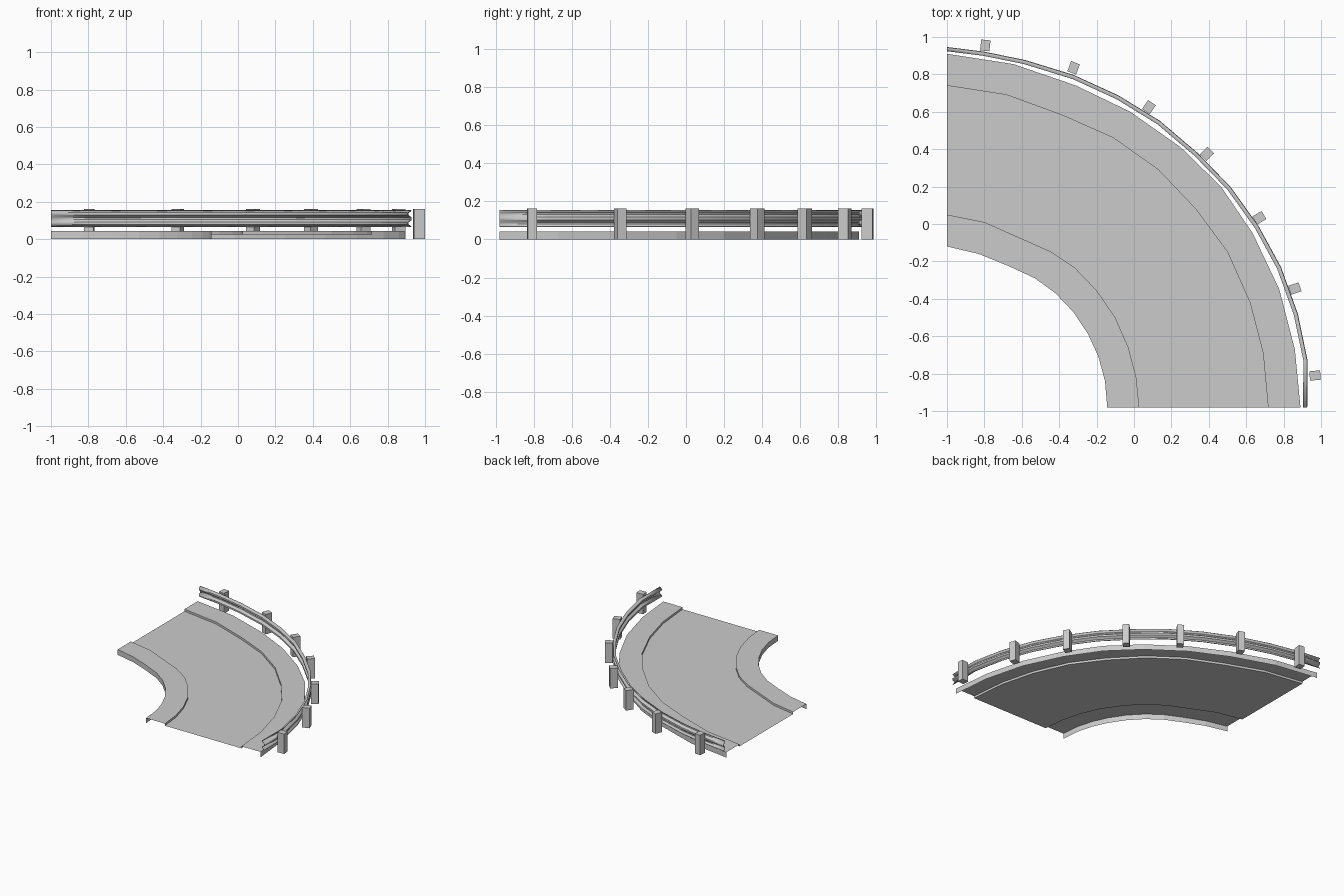
import bpy, math
from mathutils import Vector

if "Cube" in bpy.data.objects:
    bpy.data.objects.remove(bpy.data.objects["Cube"])


def grid_object(name, rows):
    """Skin a list of equally long point rows with quads."""
    n = len(rows[0])
    verts = [p for row in rows for p in row]
    faces = [(i * n + j, i * n + j + 1, (i + 1) * n + j + 1, (i + 1) * n + j)
             for i in range(len(rows) - 1) for j in range(n - 1)]
    mesh = bpy.data.meshes.new(name)
    mesh.from_pydata(verts, [], faces)
    obj = bpy.data.objects.new(name, mesh)
    bpy.context.collection.objects.link(obj)
    return obj


def at(path, z):
    return [(x, y, z) for x, y in path]


def offset(path, d, z):
    """Shift a path outward by d, keeping its two ends on the tile borders."""
    out = []
    for i, (x, y) in enumerate(path):
        if i == 0:
            nrm = Vector((0, 1))
        elif i == len(path) - 1:
            nrm = Vector((1, 0))
        else:
            t = Vector(path[i + 1]) - Vector(path[i - 1])
            nrm = Vector((-t.y, t.x)).normalized()
        out.append((x + nrm.x * d, y + nrm.y * d, z))
    return out


# Plan outlines of the bend, from the left border to the front border
inner = [(-1, -.12), (-.83, -.16), (-.67, -.225), (-.53, -.29), (-.42, -.37),
         (-.325, -.47), (-.245, -.59), (-.19, -.71), (-.155, -.84), (-.143, -.98)]
inner_curb = [(-1, .05), (-.80, .01), (-.62, -.07), (-.45, -.145), (-.315, -.235),
              (-.20, -.355), (-.10, -.50), (-.03, -.66), (.012, -.82), (.028, -.98)]
outer_curb = [(-1, .74), (-.68, .69), (-.38, .58), (-.11, .46), (.13, .29),
              (.33, .08), (.50, -.15), (.62, -.42), (.69, -.69), (.717, -.98)]
outer = [(-1, .91), (-.645, .855), (-.31, .74), (-.02, .60), (.25, .41),
         (.465, .20), (.635, -.05), (.777, -.35), (.86, -.67), (.89, -.98)]

# Open shell: roadway between two raised sidewalks
TOP, ROAD = .043, .026
grid_object("road_bend", [
    at(inner, 0), at(inner, TOP), at(inner_curb, TOP), at(inner_curb, ROAD),
    at(outer_curb, ROAD), at(outer_curb, TOP), at(outer, TOP), at(outer, 0)])

# Guard rail: W profile swept along the outside
rail_path = [(-1, .95), (-.80, .925), (-.58, .88), (-.32, .80), (-.08, .69),
             (.14, .555), (.34, .385), (.52, .20), (.67, -.01), (.79, -.23),
             (.88, -.48), (.932, -.73), (.93, -.98)]
profile = [(-.006, .067), (-.024, .079), (-.024, .090), (-.006, .104),
           (-.006, .116), (-.024, .130), (-.024, .141), (-.006, .153)]
rail = grid_object("guard_rail", [offset(rail_path, d, z) for d, z in profile])
mod = rail.modifiers.new("thickness", 'SOLIDIFY')
mod.thickness = .005
mod.offset = 0
bpy.ops.object.select_all(action='DESELECT')
rail.select_set(True)
bpy.context.view_layer.objects.active = rail
bpy.ops.object.shade_smooth_by_angle(angle=math.radians(30))

# Posts behind the rail, turned to face the bend centre
posts = [(-.795, .955), (-.323, .835), (.08, .625), (.39, .375),
         (.67, .033), (.86, -.345), (.968, -.81)]
for i, (x, y) in enumerate(posts):
    bpy.ops.mesh.primitive_cube_add(size=1, location=(x, y, .081))
    post = bpy.context.object
    post.name = f"rail_post_{i + 1}"
    post.scale = (.058, .05, .162)
    post.rotation_euler.z = math.atan2(y + .98, x + 1)
